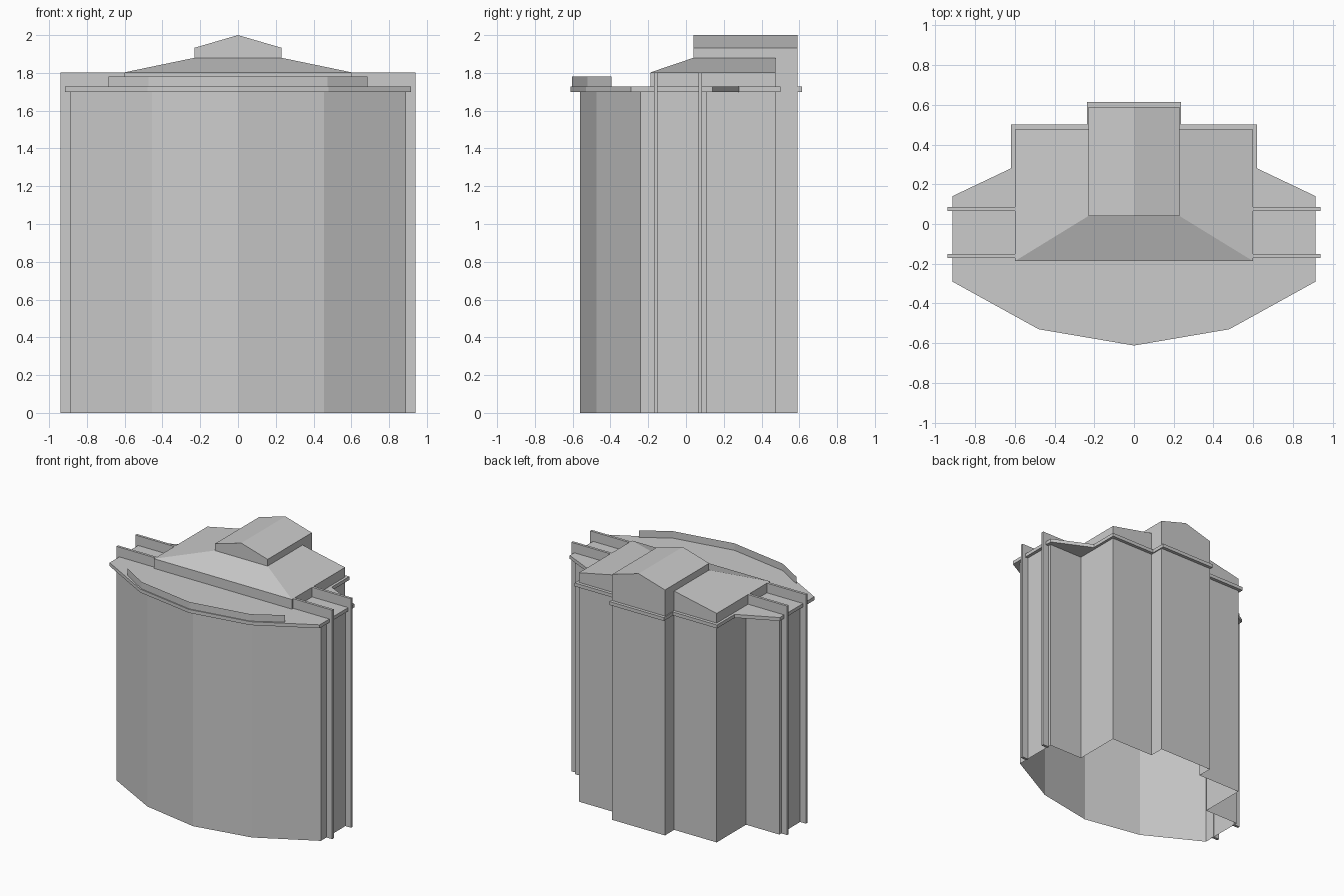
import bpy, bmesh

if "Cube" in bpy.data.objects:
    bpy.data.objects.remove(bpy.data.objects["Cube"])


def add_mesh(name, verts, faces):
    bm = bmesh.new()
    vs = [bm.verts.new(v) for v in verts]
    for f in faces:
        bm.faces.new([vs[i] for i in f])
    bmesh.ops.recalc_face_normals(bm, faces=bm.faces)
    me = bpy.data.meshes.new(name)
    bm.to_mesh(me)
    bm.free()
    ob = bpy.data.objects.new(name, me)
    bpy.context.collection.objects.link(ob)
    return ob


def extrude(name, outline, a, b, axis='z', caps=True, closed=True):
    """Sweep a 2D outline from a to b along z (xy outline) or y (xz outline)."""
    place = (lambda p, h: (p[0], p[1], h)) if axis == 'z' else (lambda p, h: (p[0], h, p[1]))
    n = len(outline)
    verts = [place(p, h) for h in (a, b) for p in outline]
    faces = [(i, (i + 1) % n, n + (i + 1) % n, n + i) for i in range(n if closed else n - 1)]
    if caps:
        faces += [tuple(range(n)), tuple(range(n, 2 * n))]
    return add_mesh(name, verts, faces)


def mirrored(half, front_point=None):
    """Mirror a right-hand chain of points (front to back) across x = 0."""
    mid = [front_point] if front_point else []
    return mid + half + [(-x, y) for x, y in reversed(half)]


# walls: bowed front, stepped back, open underneath
wall_half = [(.455, -.475), (.89, -.24), (.89, .11), (.6, .11),
             (.6, .475), (.23, .475), (.23, .59)]
extrude("outer_walls", mirrored(wall_half, (0, -.56)), 0, 1.71, caps=False)

# overhanging cornice slab
slab_half = [(.48, -.53), (.915, -.29), (.915, .14), (.62, .28),
             (.62, .5), (.237, .5), (.237, .615)]
extrude("cornice_slab", mirrored(slab_half, (0, -.612)), 1.7, 1.727)

# thin parapet along the bowed front edge
parapet = [(-.685, -.395), (-.475, -.522), (0, -.604), (.475, -.522), (.685, -.395)]
extrude("front_parapet", parapet, 1.72, 1.782, caps=False, closed=False)

# side fins: upright strip outside the wall, returning inward above the slab
fin_profile = [(.885, 0), (.94, 0), (.94, 1.803), (.59, 1.803), (.59, 1.705), (.885, 1.705)]
for side, s in (("right", 1), ("left", -1)):
    for place, y in (("front", -.16), ("back", .075)):
        extrude(f"{place}_{side}_fin", [(s * x, z) for x, z in fin_profile],
                y - .01, y + .01, axis='y')

# lower roof: low skirt, two side slopes and a hipped front
base = [(-.6, -.187), (.6, -.187), (.6, .475), (-.6, .475)]
ridge = [(-.23, .04), (.23, .04), (.23, .475), (-.23, .475)]
verts = [(x, y, z) for pts, z in ((base, 1.715), (base, 1.803), (ridge, 1.88)) for x, y in pts]
faces = [(0, 1, 2, 3), (0, 1, 5, 4), (1, 2, 6, 5), (3, 0, 4, 7),
         (4, 5, 9, 8), (5, 6, 10, 9), (7, 4, 8, 11),
         (2, 3, 7, 11, 10, 6), (8, 9, 10, 11)]
add_mesh("lower_roof", verts, faces)

# raised gabled roof house
gable = [(-.23, 1.715), (.23, 1.715), (.23, 1.933), (0, 2.0), (-.23, 1.933)]
extrude("upper_gable", gable, .04, .59, axis='y')
